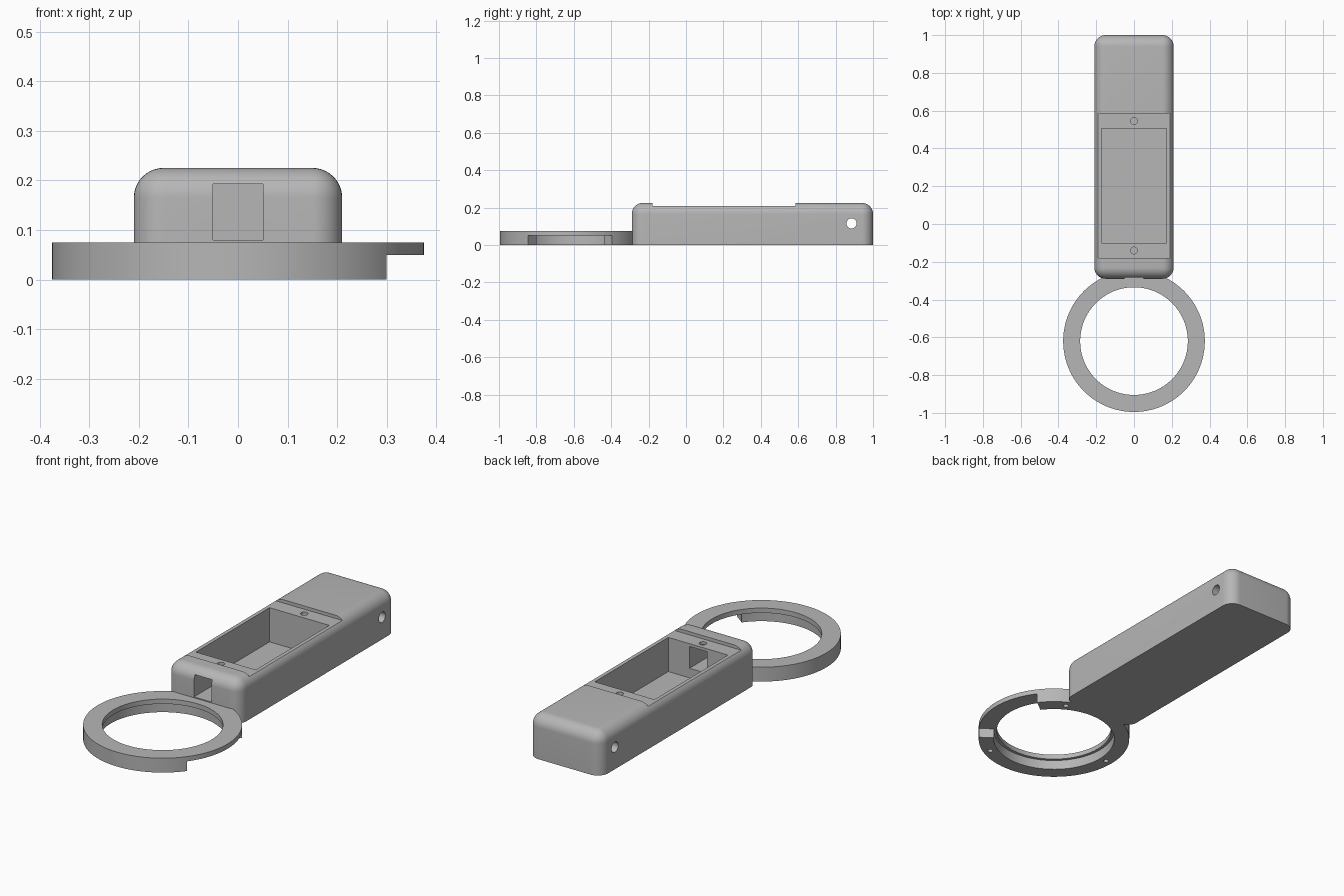
import bpy, bmesh
from math import sin, cos, pi, radians
from mathutils import Matrix, Vector

old = bpy.data.objects.get("Cube")
if old:
    bpy.data.objects.remove(old, do_unlink=True)

GREY = (0.47, 0.47, 0.47, 1)
grey = bpy.data.materials.new("grey plastic")
grey.use_nodes = True
grey.diffuse_color = GREY
grey.node_tree.nodes["Principled BSDF"].inputs["Base Color"].default_value = GREY

RING_Y = -0.62


def make_object(name, bm):
    bmesh.ops.recalc_face_normals(bm, faces=bm.faces[:])
    mesh = bpy.data.meshes.new(name)
    bm.to_mesh(mesh)
    bm.free()
    mesh.materials.append(grey)
    obj = bpy.data.objects.new(name, mesh)
    bpy.context.collection.objects.link(obj)
    return obj


def box_mesh(low, high):
    bm = bmesh.new()
    bmesh.ops.create_cube(bm, size=1)
    low, high = Vector(low), Vector(high)
    bmesh.ops.scale(bm, vec=high - low, verts=bm.verts)
    bmesh.ops.translate(bm, vec=(low + high) / 2, verts=bm.verts)
    return bm


def box(name, low, high):
    return make_object(name, box_mesh(low, high))


def rod(name, centre, radius, length, axis="Z"):
    bm = bmesh.new()
    turn = Matrix.Rotation(pi / 2, 4, "Y") if axis == "X" else Matrix()
    bmesh.ops.create_cone(bm, cap_ends=True, segments=32, radius1=radius,
                          radius2=radius, depth=length,
                          matrix=Matrix.Translation(centre) @ turn)
    return make_object(name, bm)


def activate(obj):
    bpy.ops.object.select_all(action="DESELECT")
    obj.select_set(True)
    bpy.context.view_layer.objects.active = obj


def cut(obj, cutters):
    activate(obj)
    for cutter in cutters:
        cutter.hide_render = True
        mod = obj.modifiers.new("cut", "BOOLEAN")
        mod.operation, mod.solver, mod.object = "DIFFERENCE", "EXACT", cutter
        bpy.ops.object.modifier_apply(modifier=mod.name)
        bpy.data.objects.remove(cutter, do_unlink=True)
    bpy.ops.object.shade_smooth_by_angle(angle=radians(30))


# Handle: a block rounded on its upright and top edges, flat underneath
bm = box_mesh((-0.21, -0.29, 0), (0.21, 1, 0.225))
rounded = [e for e in bm.edges if max(v.co.z for v in e.verts) > 0.1]
bmesh.ops.bevel(bm, geom=rounded, offset=0.06, offset_type="OFFSET",
                segments=10, profile=0.5, affect="EDGES")
handle = make_object("handle", bm)

# Lid recess, battery pocket, front cable opening, screw holes, strap hole
cut(handle, [
    box("lid_recess", (-0.3, -0.18, 0.208), (0.3, 0.585, 0.3)),
    box("pocket", (-0.172, -0.1, 0.03), (0.172, 0.505, 0.3)),
    box("cable_opening", (-0.05, -0.4, 0.08), (0.05, -0.05, 0.193)),
    rod("front_screw_hole", (0, -0.14, 0.2), 0.018, 0.16),
    rod("back_screw_hole", (0, 0.545, 0.2), 0.018, 0.16),
    rod("strap_hole", (0, 0.885, 0.115), 0.027, 1, "X"),
])

# Ring: a stepped profile turned around its own centre
profile = [(0.375, 0), (0.375, 0.075), (0.285, 0.075),
           (0.285, 0.05), (0.3, 0.05), (0.3, 0)]
steps = 96
bm = bmesh.new()
loops = []
for i in range(steps):
    a = 2 * pi * i / steps
    loops.append([bm.verts.new((r * cos(a), RING_Y + r * sin(a), z))
                  for r, z in profile])
for i in range(steps):
    here, there = loops[i], loops[(i + 1) % steps]
    for j in range(len(profile)):
        k = (j + 1) % len(profile)
        bm.faces.new((here[j], there[j], there[k], here[k]))
ring = make_object("ring", bm)

# Wedge that opens the lower part of the ring on its left side
bm = bmesh.new()
half = radians(37)
corners = [(0, 0), (0.6 * cos(half), -0.6 * sin(half)),
           (0.6 * cos(half), 0.6 * sin(half))]
base = bm.faces.new([bm.verts.new((x, RING_Y + y, -0.1)) for x, y in corners])
top = bmesh.ops.extrude_face_region(bm, geom=[base])["geom"]
bmesh.ops.translate(bm, vec=(0, 0, 0.15),
                    verts=[v for v in top if isinstance(v, bmesh.types.BMVert)])
side_gap = make_object("side_gap", bm)

# Three small blind holes under the ring
pins = []
for degrees in (60, 180, 300):
    a = radians(degrees)
    pins.append(rod("pin_hole", (0.338 * cos(a), RING_Y + 0.338 * sin(a), 0),
                    0.013, 0.08))
cut(ring, [side_gap] + pins)
